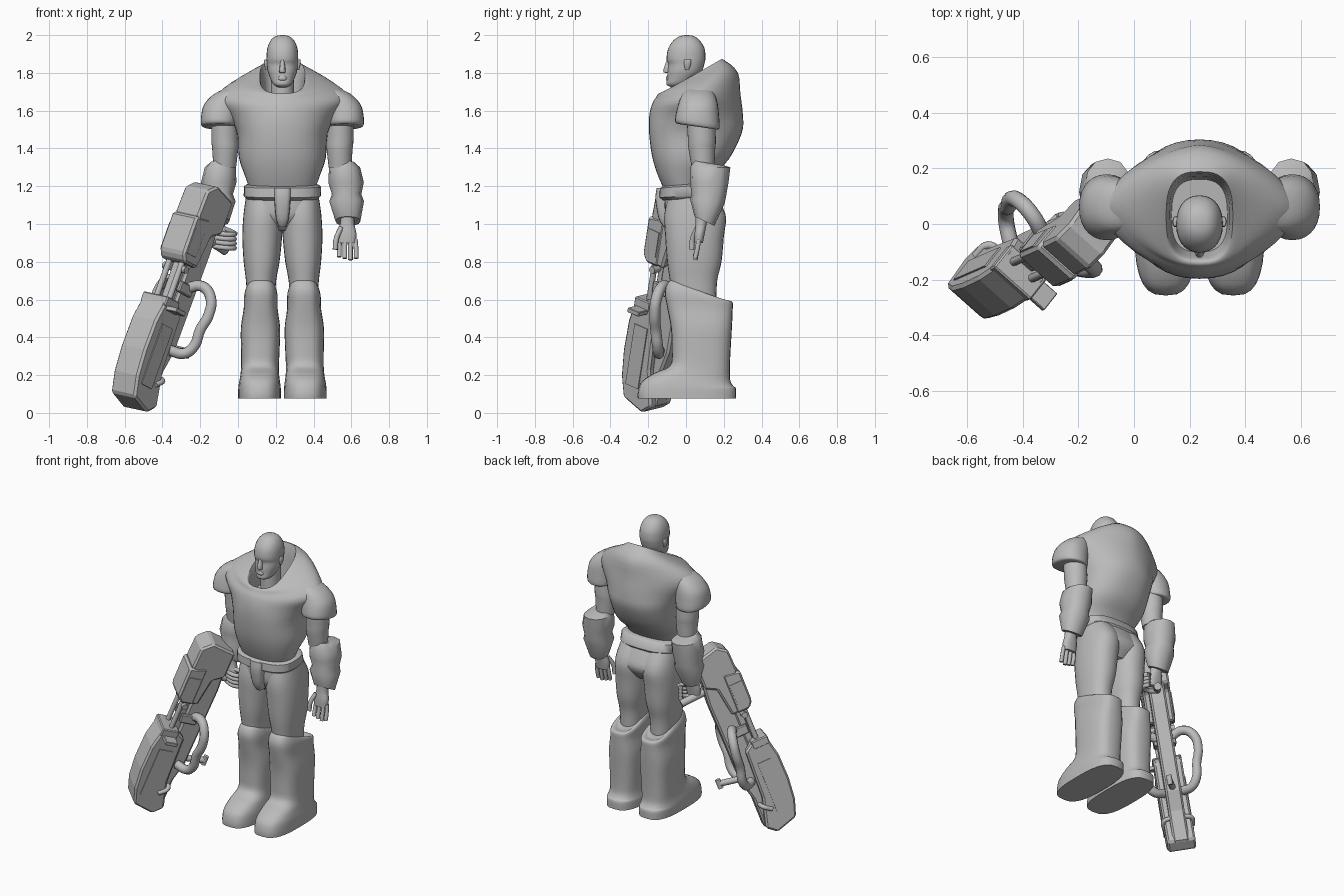
import bpy, bmesh, math
from mathutils import Vector

CX = 0.235                       # symmetry line of the body
grey = bpy.data.materials.new("plain grey")
grey.diffuse_color = (0.5, 0.5, 0.5, 1)


def finish(name, bm, angle):
    bmesh.ops.recalc_face_normals(bm, faces=bm.faces)
    me = bpy.data.meshes.new(name)
    bm.to_mesh(me)
    bm.free()
    me.materials.append(grey)
    me.polygons.foreach_set("use_smooth", [angle > 0] * len(me.polygons))
    if angle > 0:
        me.set_sharp_from_angle(angle=math.radians(angle))
    ob = bpy.data.objects.new(name, me)
    bpy.context.collection.objects.link(ob)
    return ob


def catmull(a, b, c, d, t):
    return tuple(0.5 * (2 * q + (r - p) * t + (2 * p - 5 * q + 4 * r - s) * t * t
                        + (3 * q - p - 3 * r + s) * t ** 3) for p, q, r, s in zip(a, b, c, d))


def loft(name, rings, e=2.4, n=28, k=3, pair=False, angle=50):
    """Skin through tilted superellipse rings:
    (centre x, half width, front y, front z, back y, back z[, squareness])."""
    rings = [r if len(r) == 7 else r + (e,) for r in rings]
    full = []
    for i in range(len(rings) - 1):
        a, d = rings[max(i - 1, 0)], rings[min(i + 2, len(rings) - 1)]
        full += [catmull(a, rings[i], rings[i + 1], d, j / k) for j in range(k)]
    full.append(rings[-1])
    for side in ((1, -1) if pair else (1,)):
        bm = bmesh.new()
        loops = []
        for cx, hw, yf, zf, yb, zb, q in full:
            loop = []
            for j in range(n):
                t = 2 * math.pi * j / n
                c, s = math.cos(t), math.sin(t)
                f = (math.copysign(abs(s) ** (2 / q), s) + 1) / 2
                x = cx + hw * math.copysign(abs(c) ** (2 / q), c)
                x = x if side == 1 else 2 * CX - x
                loop.append(bm.verts.new((x, yf + (yb - yf) * f, zf + (zb - zf) * f)))
            loops.append(loop)
        for a, b in zip(loops, loops[1:]):
            for j in range(n):
                bm.faces.new((a[j], a[(j + 1) % n], b[(j + 1) % n], b[j]))
        bm.faces.new(loops[0])
        bm.faces.new(loops[-1])
        finish(name + ("" if not pair else "_right" if side == 1 else "_left"), bm, angle)


def tube(name, pts, r):
    cu = bpy.data.curves.new(name, 'CURVE')
    cu.dimensions = '3D'
    cu.bevel_depth, cu.bevel_resolution, cu.resolution_u = r, 3, 6
    cu.use_fill_caps = True
    sp = cu.splines.new('BEZIER')
    sp.bezier_points.add(len(pts) - 1)
    for bp, p in zip(sp.bezier_points, pts):
        bp.co = p
        bp.handle_left_type = bp.handle_right_type = 'AUTO'
    cu.materials.append(grey)
    bpy.context.collection.objects.link(bpy.data.objects.new(name, cu))


# --- torso armour: narrow waist, wide yoke over the shoulders, slanted hollow collar
loft("torso_armour", [
    (CX, .175, -.11, 1.17, .10, 1.21), (CX, .20, -.15, 1.26, .14, 1.26),
    (CX, .230, -.18, 1.36, .225, 1.34), (CX, .240, -.195, 1.48, .295, 1.48),
    (CX, .285, -.195, 1.57, .302, 1.57, 1.9), (CX, .35, -.180, 1.635, .288, 1.69, 1.65),
    (CX, .285, -.160, 1.668, .275, 1.80, 1.7), (CX, .145, -.145, 1.69, .21, 1.862, 2.6),
    (CX, .115, -.125, 1.68, .18, 1.85, 2.8), (CX, .10, -.10, 1.60, .16, 1.62, 2.8)], e=2.3, n=40)
# --- shoulder plates
loft("shoulder_plate", [
    (-.095, .085, -.045, 1.53, .165, 1.50), (-.098, .098, -.058, 1.545, .178, 1.51),
    (-.094, .100, -.052, 1.59, .175, 1.57), (-.080, .098, -.04, 1.635, .168, 1.635),
    (-.042, .082, -.02, 1.69, .15, 1.69), (.02, .055, .01, 1.725, .12, 1.735)], e=2.2, pair=True)
# --- arms
loft("upper_arm", [
    (-.07, .07, .0, 1.62, .15, 1.62), (-.07, .071, .01, 1.45, .158, 1.45),
    (-.068, .069, .013, 1.40, .155, 1.40), (-.07, .06, .03, 1.30, .15, 1.30)], e=2, pair=True)
loft("forearm_guard", [
    (-.09, .06, .04, 1.335, .20, 1.31), (-.094, .082, .022, 1.30, .235, 1.30),
    (-.102, .094, .02, 1.22, .225, 1.22), (-.105, .078, .03, 1.165, .213, 1.15),
    (-.105, .092, .022, 1.13, .205, 1.11), (-.112, .066, .045, 1.04, .15, .99)],
    e=2.3, n=12, k=1, pair=True, angle=40)
loft("palm", [
    (-.11, .036, .05, 1.06, .12, 1.06), (-.108, .038, .05, 1.00, .11, 1.00),
    (-.107, .05, .045, .95, .10, .95), (-.107, .046, .045, .90, .09, .90)], n=14, pair=True)
for i in range(4):
    x = .54 + .027 * i
    tube("free_finger", [(x, .068, .92), (x * 1.1 - .058, .06, .87),
                         (x * 1.1 - .058, .048, .81 + .008 * abs(i - 2))], .0125)
    z = .955 - .024 * i
    tube("gripping_finger", [(-.13, .06, z), (-.06, .045, z - .01), (-.02, .075, z - .01),
                             (-.035, .11, z - .01)], .0135)
tube("free_thumb", [(.545, .06, .98), (.52, .035, .92), (.515, .03, .865)], .014)
tube("gripping_thumb", [(-.10, .06, .98), (-.05, .08, .965), (-.01, .10, .945)], .014)

# --- head
loft("neck", [(CX, .062, -.05, 1.58, .09, 1.58), (CX, .06, -.05, 1.80, .08, 1.80)], e=2)
loft("head", [
    (CX, .028, -.06, 1.722, .0, 1.735), (CX, .050, -.102, 1.735, .03, 1.75),
    (CX, .066, -.10, 1.77, .06, 1.78), (CX, .078, -.098, 1.81, .085, 1.81),
    (CX, .082, -.094, 1.845, .098, 1.85), (CX, .084, -.103, 1.875, .103, 1.88),
    (CX, .080, -.094, 1.93, .098, 1.93), (CX, .062, -.066, 1.972, .073, 1.972),
    (CX, .036, -.034, 1.994, .043, 1.994), (CX, .005, -.002, 2.0, .01, 2.0)], e=2.2)
loft("nose", [(CX, .015, -.106, 1.80, -.07, 1.80), (CX, .017, -.122, 1.81, -.07, 1.81),
              (CX, .010, -.102, 1.87, -.07, 1.87)], n=10)
loft("lips", [(CX, .022, -.102, 1.760, -.07, 1.760), (CX, .026, -.107, 1.772, -.07, 1.772),
              (CX, .020, -.101, 1.784, -.07, 1.784)], n=12)
loft("ear", [(.156, .010, -.004, 1.815, .016, 1.815), (.150, .012, -.012, 1.85, .028, 1.85),
             (.150, .010, -.008, 1.872, .026, 1.872)], n=10, pair=True)

# --- hips, belt and front flap
loft("pelvis", [
    (CX, .185, -.11, 1.20, .13, 1.20), (CX, .198, -.115, 1.10, .185, 1.10),
    (CX, .195, -.105, 1.03, .205, 1.03), (CX, .09, -.05, .965, .15, .95)])
loft("belt", [
    (CX, .185, -.12, 1.20, .13, 1.22), (CX, .203, -.14, 1.19, .15, 1.21),
    (CX, .205, -.142, 1.14, .165, 1.16), (CX, .19, -.12, 1.125, .155, 1.145)], e=2.8, k=1)
loft("front_flap", [
    (CX, .044, -.155, 1.19, -.09, 1.19), (CX, .043, -.162, 1.13, -.08, 1.13),
    (CX, .034, -.145, 1.03, -.06, 1.03), (CX, .018, -.12, .985, -.05, .985)], e=3.5, n=16)
# --- legs
loft("thigh", [
    (.14, .095, -.09, 1.16, .15, 1.16), (.133, .104, -.115, 1.05, .21, 1.05),
    (.128, .105, -.11, .93, .20, .93), (.125, .095, -.10, .80, .188, .80),
    (.122, .080, -.085, .70, .165, .70), (.122, .072, -.07, .58, .16, .58)], e=2.3, pair=True)
loft("boot", [
    (.122, .062, -.05, .705, .19, .585), (.122, .078, -.088, .70, .225, .592),
    (.121, .089, -.112, .645, .247, .585), (.12, .090, -.100, .56, .247, .54),
    (.119, .104, -.080, .45, .243, .45), (.118, .102, -.075, .33, .236, .33),
    (.116, .100, -.085, .25, .232, .23), (.115, .104, -.17, .21, .235, .17),
    (.114, .110, -.235, .165, .252, .14), (.114, .113, -.255, .11, .265, .13),
    (.114, .113, -.255, .075, .265, .075)], e=2.9, pair=True)

# --- gun: local frame, s along the axis, n across its thickness, w towards its upper side
P0 = Vector((-.15, -.02, 1.16))
A = Vector((-.39, -.17, -1.10)).normalized()
N = Vector((.78, -.62, 0))
N = (N - A * N.dot(A)).normalized()
W = A.cross(N)


def G(s, n, w):
    return P0 + A * s + N * n + W * w


def prism(name, profile, n0, n1, bevel=.012):
    """Extrude an (s, w) outline from n0 to n1 and chamfer it."""
    bm = bmesh.new()
    a = [bm.verts.new(G(s, n0, w)) for s, w in profile]
    b = [bm.verts.new(G(s, n1, w)) for s, w in profile]
    bm.faces.new(a)
    bm.faces.new(b)
    for i in range(len(a)):
        j = (i + 1) % len(a)
        bm.faces.new((a[i], a[j], b[j], b[i]))
    ob = finish(name, bm, 0)
    if bevel:
        m = ob.modifiers.new("chamfer", 'BEVEL')
        m.width, m.segments = bevel, 1


def slab(name, s0, s1, w0, w1, n0, n1, bevel=.006):
    prism(name, [(s0, w0), (s1, w0), (s1, w1), (s0, w1)], n0, n1, bevel)


prism("gun_frame", [(.03, -.10), (.0, .02), (1.18, .02), (1.18, -.08), (.98, -.08),
                    (.86, -.11), (.30, -.12)], -.05, .05)
prism("gun_rear_housing", [(.0, -.11), (-.04, .05), (.01, .115), (.15, .12), (.19, .10), (.40, .10),
                           (.41, -.01), (.22, -.04), (.18, -.11)], -.085, .085)
prism("gun_rear_cover", [(.14, .02), (.16, .135), (.37, .135), (.41, .105), (.41, .02)], -.09, .09)
prism("gun_front_housing", [(.66, -.02), (.61, .05), (.63, .135), (.76, .164), (.93, .168), (1.07, .155),
                            (1.18, .12), (1.222, -.02), (1.17, -.08), (.98, -.03)], -.088, .088, .012)
slab("gun_front_collar", .615, .67, .03, .14, -.09, .09)
for sg in (-1, 1):
    slab("gun_rear_panel", .22, .36, .04, .12, sg * .088, sg * .095, 0)
    slab("gun_front_panel", .76, 1.10, .02, .11, sg * .086, sg * .094, 0)
    slab("gun_bracket", .50, .56, -.06, .05, sg * .045, sg * .07)
    tube("gun_rod", [G(.38, sg * .045, .075), G(.66, sg * .045, .075)], .016)
    tube("gun_bolt", [G(.44, sg * .03, .06), G(.44, sg * .08, .06)], .02)
    tube("gun_pipe", [G(1.02, sg * .04, -.06), G(1.03, sg * .085, -.05), G(1.07, sg * .09, .0)], .014)
    # curved hoses, one on each flank
    pts = [Vector(p) for p in ((-.27, -.09, .66), (-.19, -.125, .67), (-.145, -.155, .61), (-.155, -.165, .52),
                               (-.20, -.16, .44), (-.235, -.15, .35), (-.285, -.145, .315), (-.36, -.14, .33))]
    if sg < 0:
        pts = [p - 2 * (p - P0).dot(N) * N for p in pts]
    tube("gun_hose", pts, .029)
slab("gun_centre_rail", .40, .65, .0, .06, -.03, .03)
slab("gun_sight_fin", .66, .685, .04, .12, .08, .16, .003)
# rear grip in the hand, and front T-handle
tube("gun_rear_grip", [G(.22, 0, -.08), G(.23, 0, -.27)], .024)
tube("gun_front_handle", [G(.84, .0, -.08), G(.815, .02, -.23)], .02)
tube("gun_front_handle_end", [G(.785, .02, -.235), G(.845, .02, -.235)], .017)
